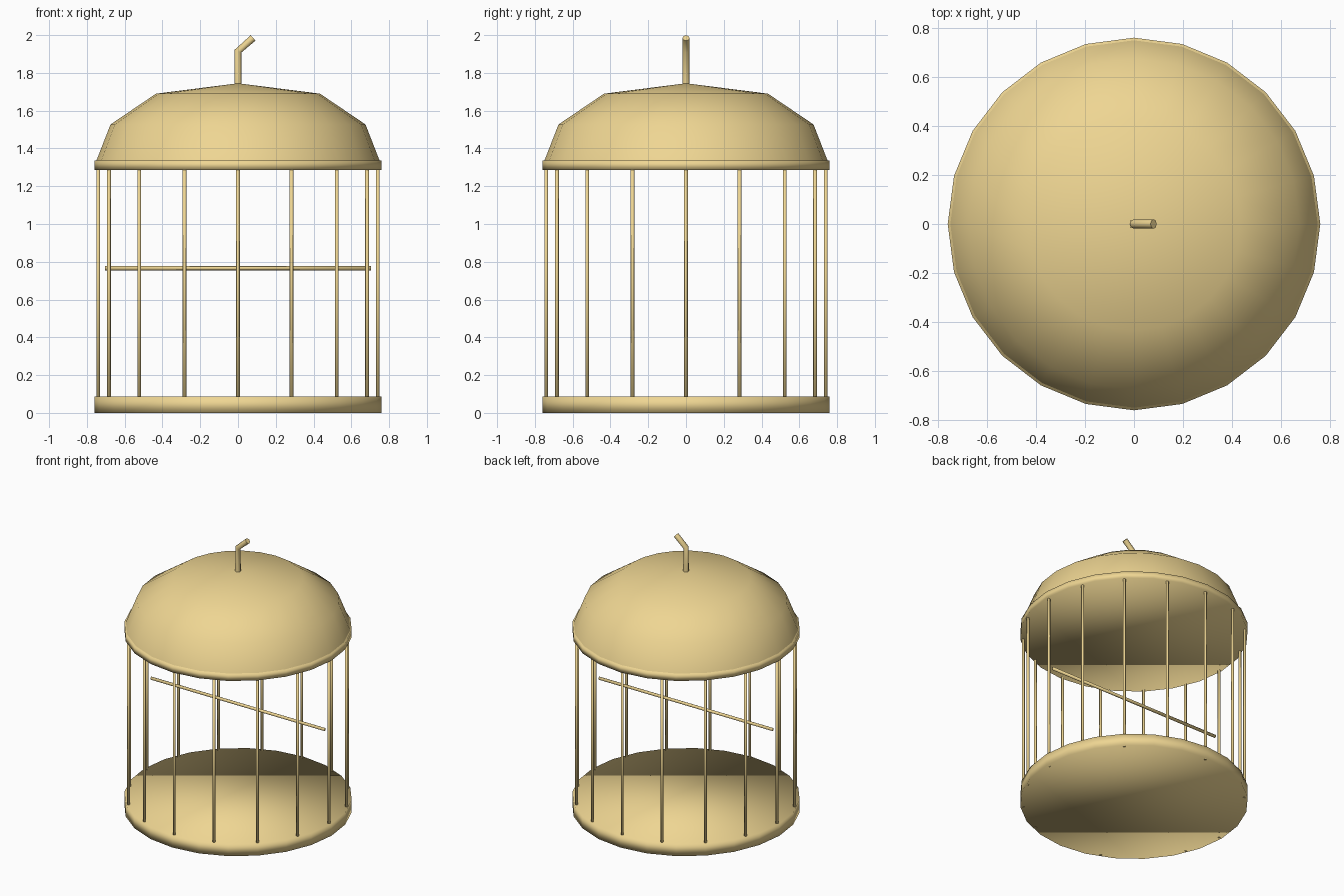
import bpy, bmesh
from math import sin, cos, pi

if "Cube" in bpy.data.objects:
    bpy.data.objects.remove(bpy.data.objects["Cube"])

mat = bpy.data.materials.new("brass")
mat.diffuse_color = (0.86, 0.67, 0.29, 1)
mat.use_nodes = True
mat.node_tree.nodes["Principled BSDF"].inputs["Base Color"].default_value = mat.diffuse_color


def finish(obj, name):
    obj.name = name
    obj.data.materials.append(mat)
    if obj.type == 'MESH':
        obj.data.shade_smooth()
    return obj


def cylinder(name, radius, length, centre, sides, rotation=(0, 0, 0)):
    bpy.ops.mesh.primitive_cylinder_add(vertices=sides, radius=radius, depth=length,
                                        location=centre, rotation=rotation)
    obj = bpy.context.object
    # put a corner on the x axis whatever the side count
    return finish(obj, name)


def lathe(name, profile, sides):
    bm = bmesh.new()
    rings = []
    for r, z in profile:
        if r == 0:
            rings.append([bm.verts.new((0, 0, z))] * sides)
        else:
            rings.append([bm.verts.new((r * cos(2 * pi * i / sides),
                                        r * sin(2 * pi * i / sides), z))
                          for i in range(sides)])
    for a, b in zip(rings, rings[1:]):
        for i in range(sides):
            j = (i + 1) % sides
            corners = list(dict.fromkeys((a[i], a[j], b[j], b[i])))
            bm.faces.new(corners)
    mesh = bpy.data.meshes.new(name)
    bm.to_mesh(mesh)
    bm.free()
    obj = bpy.data.objects.new(name, mesh)
    bpy.context.collection.objects.link(obj)
    return finish(obj, name)


# floor tray and roof rim
cylinder("base_tray", 0.76, 0.088, (0, 0, 0.044), 24)
cylinder("roof_rim", 0.76, 0.05, (0, 0, 1.312), 24)

# domed roof
lathe("dome_roof", [(0.75, 1.335), (0.675, 1.527), (0.434, 1.69), (0, 1.745)], 24)

# ring of upright bars
BARS = 16
for i in range(BARS):
    a = 2 * pi * i / BARS
    cylinder(f"bar_{i + 1}", 0.01, 1.31, (0.74 * cos(a), 0.74 * sin(a), 0.655), 8)

# perch across the inside
cylinder("perch", 0.011, 1.41, (0, 0, 0.766), 8, (0, pi / 2, 0))

# bent hanging hook
curve = bpy.data.curves.new("hook", 'CURVE')
curve.dimensions = '3D'
curve.bevel_depth = 0.019
curve.bevel_resolution = 2
curve.use_fill_caps = True
path = curve.splines.new('POLY')
points = [(0, 0, 1.72), (0, 0, 1.915), (0.08, 0, 1.985)]
path.points.add(len(points) - 1)
for p, co in zip(path.points, points):
    p.co = (*co, 1)
path.use_smooth = True
hook = bpy.data.objects.new("hook", curve)
bpy.context.collection.objects.link(hook)
finish(hook, "hook")
